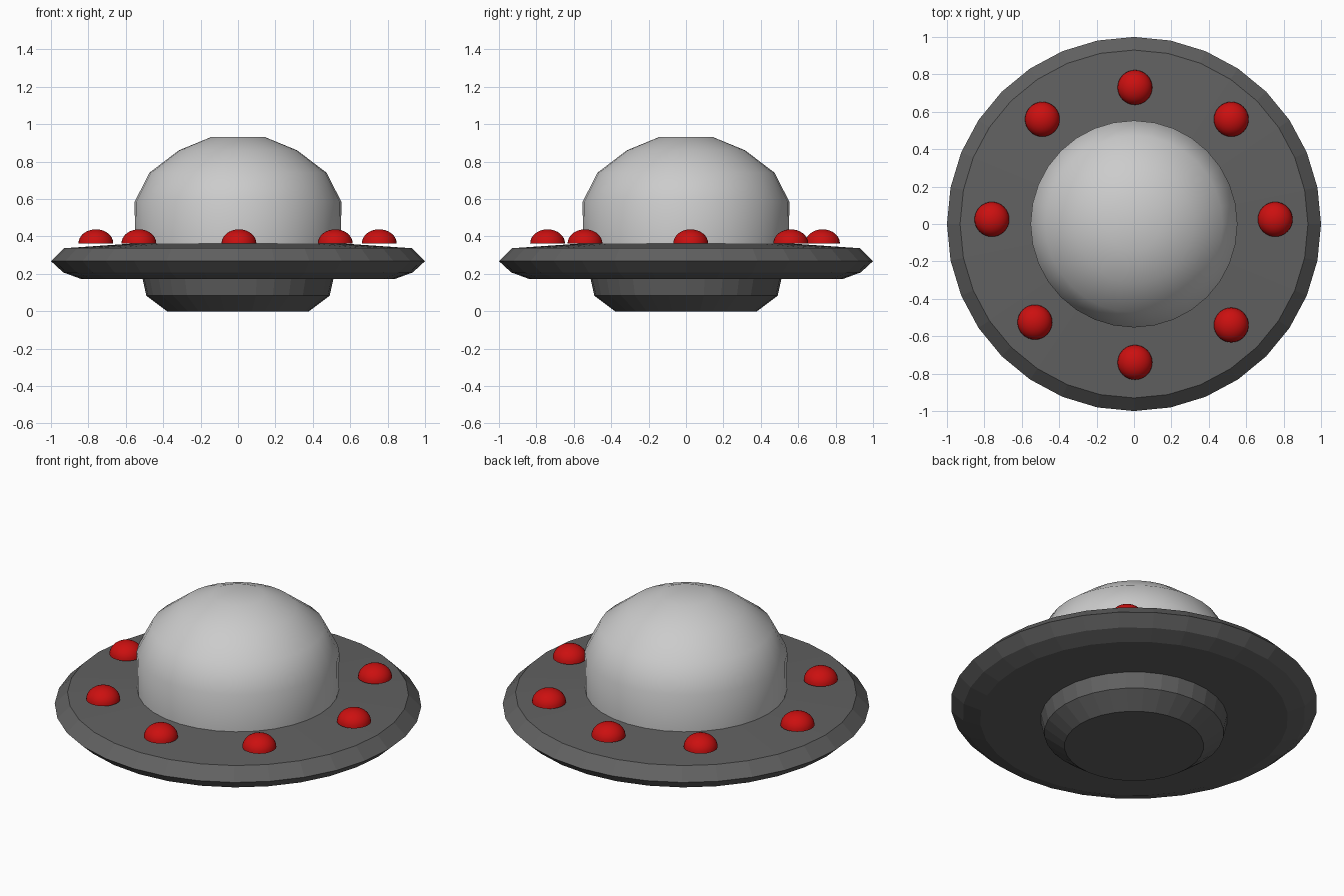
import bpy, bmesh
from math import sin, cos, tau, pi

if "Cube" in bpy.data.objects:
    bpy.data.objects.remove(bpy.data.objects["Cube"])


def material(name, color):
    mat = bpy.data.materials.new(name)
    mat.diffuse_color = (*color, 1)
    mat.use_nodes = True
    mat.node_tree.nodes["Principled BSDF"].inputs["Base Color"].default_value = mat.diffuse_color
    return mat


def lathe(name, profile, sides, mat=None, smooth=False, location=(0, 0, 0)):
    """Spin (radius, z) points, listed bottom to top, round z; cap open ends."""
    bm = bmesh.new()
    rings = []
    for r, z in profile:
        if r == 0:
            rings.append([bm.verts.new((0, 0, z))] * sides)
        else:
            rings.append([bm.verts.new((r * cos(tau * i / sides), r * sin(tau * i / sides), z))
                          for i in range(sides)])
    for low, high in zip(rings, rings[1:]):
        for i in range(sides):
            j = (i + 1) % sides
            corners = list(dict.fromkeys((low[i], low[j], high[j], high[i])))
            bm.faces.new(corners).smooth = smooth
    if profile[0][0]:
        bm.faces.new(rings[0][::-1])
    if profile[-1][0]:
        bm.faces.new(rings[-1]).smooth = smooth
    mesh = bpy.data.meshes.new(name)
    bm.to_mesh(mesh)
    bm.free()
    obj = bpy.data.objects.new(name, mesh)
    obj.location = location
    bpy.context.collection.objects.link(obj)
    if mat:
        mesh.materials.append(mat)
    return obj


hull_grey = material("hull_grey", (0.12, 0.12, 0.12))
light_red = material("light_red", (0.6, 0.005, 0.005))

# Saucer disc with the stepped base underneath
lathe("hull", [(0.38, 0), (0.49, 0.083), (0.51, 0.173), (0.84, 0.173), (0.935, 0.208),
               (1.0, 0.268), (0.93, 0.337), (0.55, 0.363)], 32, hull_grey)

# Cabin dome
lathe("dome", [(0.55, 0.363), (0.553, 0.585), (0.473, 0.741), (0.317, 0.86),
               (0.142, 0.932)], 32, smooth=True)

# Ring of lights, slightly uneven in placement
spots = [(0.005, 0.73), (0.52, 0.56), (0.755, 0.025), (0.52, -0.54),
         (0.005, -0.74), (-0.53, -0.525), (-0.76, 0.025), (-0.49, 0.56)]
half_dome = [(0.093 * cos(k * pi / 16), 0.075 * sin(k * pi / 16)) for k in range(8)] + [(0, 0.075)]
for n, (x, y) in enumerate(spots, 1):
    lathe(f"light_{n}", half_dome, 32, light_red, True, (x, y, 0.363))
